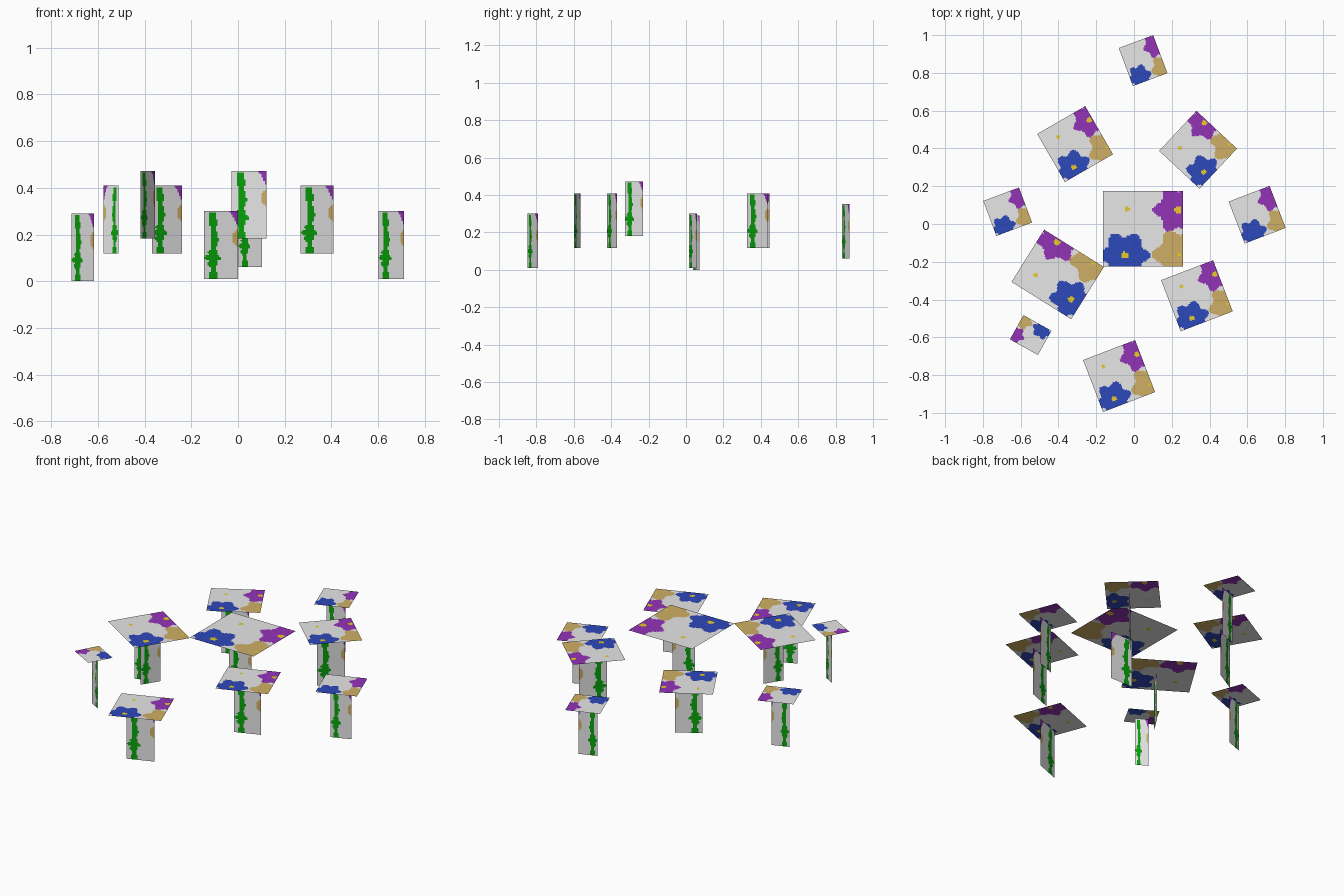
import bpy, bmesh, math
from mathutils import Matrix

if "Cube" in bpy.data.objects:
    bpy.data.objects.remove(bpy.data.objects["Cube"])

# One flat material per colour
COLOURS = {
    "card_grey": (0.83, 0.83, 0.83),
    "petal_blue": (0.027, 0.065, 0.50),
    "petal_purple": (0.29, 0.033, 0.47),
    "petal_gold": (0.62, 0.43, 0.13),
    "flower_centre_yellow": (0.80, 0.60, 0.02),
    "stem_green": (0.002, 0.36, 0.003),
}
MATS = []
for name, rgb in COLOURS.items():
    m = bpy.data.materials.new(name)
    m.diffuse_color = (*rgb, 1)
    m.use_nodes = True
    m.node_tree.nodes["Principled BSDF"].inputs["Base Color"].default_value = m.diffuse_color
    MATS.append(m)
GREY, BLUE, PURPLE, GOLD, YELLOW, GREEN = range(6)

# Blossoms on a card: centre u, v, petal radius, yellow centre radius, colour
BLOSSOMS = [(0.27, 0.15, 0.32, 0.045, BLUE), (0.94, 0.75, 0.32, 0.045, PURPLE),
            (0.96, 0.16, 0.35, 0.03, GOLD), (0.30, 0.76, 0.0, 0.03, GREY)]


def bloom_rule(u, v, dots=True):
    """Six-petalled blossoms with yellow centres."""
    for cu, cv, radius, dot, colour in BLOSSOMS:
        r, a = math.hypot(u - cu, v - cv), math.atan2(v - cv, u - cu)
        if dots and r < dot:
            return YELLOW
        if r < radius * (0.87 + 0.13 * math.cos(6 * a)):
            return colour
    return GREY


def small_bloom_rule(u, v):
    """The small cards show no yellow centres."""
    return bloom_rule(u, v, False)


def stem_rule(u, v):
    """Wavy green stalk with a leaf cluster, petal tips on the right edge."""
    mid = 0.28 + 0.03 * math.sin(v * 9 + 2.5)
    half = 0.10 + 0.025 * math.sin(v * 23 + 1)
    du, dv = u - 0.27, (v - 0.31) * 2
    leaf = 0.21 + 0.045 * math.cos(6 * math.atan2(dv, du))
    if v < 0.98 and (abs(u - mid) < half or math.hypot(du, dv) < leaf):
        return GREEN
    if (1 - u) + 1.2 * (1 - v) < 0.25:
        return PURPLE
    if math.hypot(u - 1, (v - 0.6) * 1.3) < 0.15:
        return GOLD
    return GREY


def card(name, nx, ny, rule, matrix):
    """Flat unit card, coloured by rule, placed by matrix."""
    bm = bmesh.new()
    bmesh.ops.create_grid(bm, x_segments=nx, y_segments=ny, size=0.5)
    for f in bm.faces:
        c = f.calc_center_median()
        f.material_index = rule(c.x + 0.5, c.y + 0.5)
    bm.transform(matrix)
    me = bpy.data.meshes.new(name)
    bm.to_mesh(me)
    bm.free()
    for m in MATS:
        me.materials.append(m)
    bpy.context.collection.objects.link(bpy.data.objects.new(name, me))


# Plants: x, y, turn in degrees, card width, card depth, stem width, stem bottom
PLANTS = [
    (0.048, 0.865, 20.5, 0.195, 0.215, 0.108, 0.06),
    (-0.312, 0.423, 30, 0.294, 0.294, 0.150, 0.118),
    (0.339, 0.393, 47, 0.290, 0.293, 0.155, 0.118),
    (0.048, -0.025, 0, 0.423, 0.400, 0.150, 0.182),
    (-0.669, 0.065, 20.5, 0.202, 0.198, 0.102, 0.0),
    (0.652, 0.049, 21, 0.232, 0.238, 0.118, 0.01),
    (-0.404, -0.267, 58, 0.326, 0.373, 0.116, 0.182),
    (0.333, -0.380, 21, 0.295, 0.290, 0.150, 0.118),
    (-0.079, -0.805, 21, 0.295, 0.295, 0.155, 0.01),
    (-0.547, -0.588, 151, 0.170, 0.147, 0.074, 0.118),
]
STEM_H, BLOOM_H = 0.291, 0.311

for i, (x, y, turn, w, d, sw, z) in enumerate(PLANTS, 1):
    place = Matrix.Translation((x, y, z)) @ Matrix.Rotation(math.radians(turn), 4, 'Z')
    # horizontal blossom card
    card(f"bloom_card_{i:02d}", 44, 44, bloom_rule if w > 0.25 else small_bloom_rule,
         place @ Matrix.Translation((0, 0, BLOOM_H)) @ Matrix.Diagonal((w, d, 1, 1)))
    # upright stem card just in front of the card's middle
    card(f"stem_card_{i:02d}", 20, 40, stem_rule,
         place @ Matrix.Translation((0, -0.055 * d, STEM_H / 2))
         @ Matrix.Rotation(math.pi / 2, 4, 'X') @ Matrix.Diagonal((sw, STEM_H, 1, 1)))
